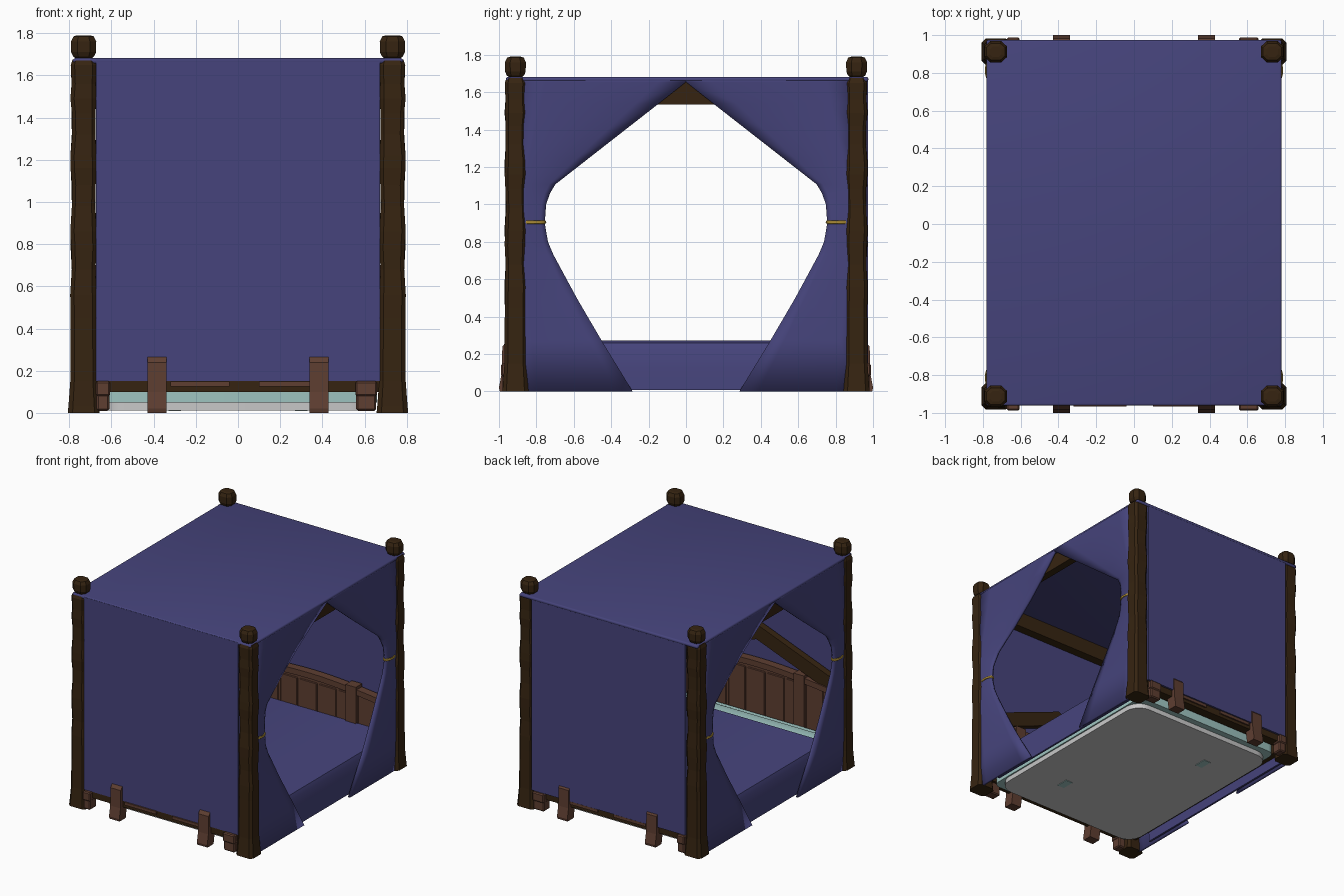
import bpy, bmesh, math

if "Cube" in bpy.data.objects:
    bpy.data.objects.remove(bpy.data.objects["Cube"])

def mat(name, r, g, b):
    m = bpy.data.materials.new(name)
    lin = lambda c: (c / 255 / 12.92) if c < 10 else ((c / 255 + 0.055) / 1.055) ** 2.4
    m.diffuse_color = (lin(r), lin(g), lin(b), 1)
    m.use_nodes = True
    m.node_tree.nodes["Principled BSDF"].inputs["Base Color"].default_value = m.diffuse_color
    return m

BLUE = mat("indigo cloth", 70, 68, 124)
DARK = mat("dark wood", 54, 36, 17)
RED = mat("red brown wood", 94, 62, 49)
TEAL = mat("pale teal sheet", 158, 196, 192)
GREY = mat("grey underside", 200, 200, 200)
GOLD = mat("gold cord", 190, 155, 60)

def finish(name, bm, m, smooth=False):
    bmesh.ops.recalc_face_normals(bm, faces=bm.faces[:])
    me = bpy.data.meshes.new(name)
    bm.to_mesh(me)
    bm.free()
    me.materials.append(m)
    o = bpy.data.objects.new(name, me)
    bpy.context.collection.objects.link(o)
    if smooth:
        bpy.context.view_layer.objects.active = o
        o.select_set(True)
        bpy.ops.object.shade_smooth_by_angle(angle=math.radians(40))
        o.select_set(False)
    return o

def box(name, x, y, z, m, bevel=0.0, seg=1):
    bm = bmesh.new()
    bmesh.ops.create_cube(bm, size=1)
    for v in bm.verts:
        v.co = [(r[0] + r[1]) / 2 + c * (r[1] - r[0]) for r, c in zip((x, y, z), v.co)]
    if bevel:
        bmesh.ops.bevel(bm, geom=bm.edges[:], offset=bevel, segments=seg,
                        affect='EDGES', profile=0.5)
    return finish(name, bm, m, seg > 1)

def prism(name, pts, axis, a, b, m, smooth=False):
    """Extrude a 2D outline along x or y or z from a to b."""
    put = {'x': lambda p, t: (t, p[0], p[1]), 'y': lambda p, t: (p[0], t, p[1]),
           'z': lambda p, t: (p[0], p[1], t)}[axis]
    bm = bmesh.new()
    f = bm.faces.new([bm.verts.new(put(p, a)) for p in pts])
    r = bmesh.ops.extrude_face_region(bm, geom=[f])
    d = put((0, 0), b - a)
    bmesh.ops.translate(bm, vec=d, verts=[v for v in r['geom'] if isinstance(v, bmesh.types.BMVert)])
    return finish(name, bm, m, smooth)

# Carved corner posts with a knob: (height, half width), chamfered square rings
RINGS = [(0, .075), (.03, .072), (.15, .063), (.45, .061), (.56, .062), (.68, .056), (.78, .060),
         (.86, .062), (.98, .055), (1.08, .056), (1.16, .062), (1.22, .061), (1.32, .055),
         (1.42, .056), (1.49, .061), (1.56, .057), (1.65, .061), (1.675, .052), (1.68, .036),
         (1.69, .05), (1.71, .059), (1.76, .06), (1.785, .048), (1.79, .03)]
for sx in (-1, 1):
    for sy in (-1, 1):
        bm = bmesh.new()
        rows = []
        for i, (z, w) in enumerate(RINGS):
            c = .7 if z < 1.68 else .5
            tw = .04 * math.sin(i * 1.9) if .5 < z < 1.6 else 0
            ring = []
            for px, py in ((1, c), (c, 1), (-c, 1), (-1, c), (-1, -c), (-c, -1), (c, -1), (1, -c)):
                x, y = px * w, py * w * .93
                ring.append(bm.verts.new((sx * (.732 + x * math.cos(tw) - y * math.sin(tw)),
                                          sy * .912 + y * math.cos(tw) + x * math.sin(tw), z)))
            rows.append(ring)
        for a, b in zip(rows, rows[1:]):
            for k in range(8):
                bm.faces.new((a[k], a[(k + 1) % 8], b[(k + 1) % 8], b[k]))
        bm.faces.new(rows[0])
        bm.faces.new(rows[-1])
        finish("corner_post", bm, DARK)

# Top frame rails and low end rails
for s in (-1, 1):
    box("top_side_rail", sorted((s * .69, s * .75)), (-.9, .9), (1.535, 1.655), DARK)
    box("top_end_rail", (-.72, .72), sorted((s * .87, s * .94)), (1.535, 1.655), DARK)
    box("low_end_rail", (-.7, .7), sorted((s * .88, s * .955)), (.1, .155), DARK)
    box("low_side_rail", sorted((s * .68, s * .73)), (-.88, .88), (.08, .18), DARK)
    for x in (-.18, .24):
        box("rail_batten", (x - .14, x + .14), sorted((s * .95, s * .966)), (.125, .148), RED)

# Canopy cloth and end curtains
box("canopy_top", (-.782, .782), (-.962, .975), (1.655, 1.682), BLUE, .012, 3)
box("front_curtain", (-.674, .674), (-.962, -.947), (.152, 1.675), BLUE)
box("back_curtain", (-.674, .674), (.957, .972), (.152, 1.675), BLUE)

# Side curtains tied back: (height, inner edge y, inward sag)
EDGE = [(0, .285, 0), (.27, .45, .0), (.5, .585, .01), (.73, .71, .02), (.8, .74, .02), (.9, .757, .015),
        (1.0, .75, .02), (1.06, .73, .03), (1.11, .70, .035), (1.25, .52, .04), (1.4, .327, .035),
        (1.54, .147, .02), (1.655, 0, 0), (1.672, 0, 0)]
N = 6
for sx in (-1, 1):
    for sy in (-1, 1):
        bm = bmesh.new()
        rows = []
        for z, yi, d in EDGE:
            rows.append([bm.verts.new((sx * (.772 - d * (k / N) ** 2), sy * (.9 + (yi - .9) * k / N), z))
                         for k in range(N + 1)])
        for a, b in zip(rows, rows[1:]):
            for k in range(N):
                bm.faces.new((a[k], a[k + 1], b[k + 1], b[k]))
        o = finish("side_curtain", bm, BLUE, True)
        md = o.modifiers.new("thickness", 'SOLIDIFY')
        md.thickness = .018
        md.offset = 0
        # Gold tie-back cord
        bpy.ops.mesh.primitive_torus_add(location=(sx * .757, sy * .812, .905), major_radius=.055,
                                         minor_radius=.01, major_segments=20, minor_segments=8)
        t = bpy.context.object
        t.name = "curtain_tie"
        t.scale = (.5, 1, 1)
        t.data.materials.append(GOLD)
        bpy.ops.object.shade_smooth()

# Headboard and footboard: arched panels, planks, cap and brackets
for s, name, top in ((-1, "headboard", .59), (1, "footboard", .50)):
    arch = [(x / 10 * .67, top + .05 * math.cos(x / 10 * math.pi / 2)) for x in range(-10, 11)]
    prism(name + "_panel", [(.67, .13)] + arch[::-1] + [(-.67, .13)], 'y', s * .925, s * .885, RED)
    prism(name + "_cap", [(x, z - .035) for x, z in arch] + [(x, z + .01) for x, z in arch[::-1]],
          'y', s * .935, s * .87, RED)
    for i in range(-3, 4):
        x = i * .17
        box(name + "_plank", (x - .075, x + .075), sorted((s * .89, s * .878)), (.16, top - .01), RED, .005)
    for x in (-.385, .385):
        prism(name + "_bracket", [(s * .86, .12), (s * .86, top + .06), (s * .94, top + .06), (s * .95, .28),
                                  (s * .982, .24), (s * .985, .1), (s * 1.0, .02), (s * .995, 0),
                                  (s * .92, 0), (s * .9, .12)],
              'x', x - .045, x + .045, RED)
    for x0, x1 in ((-.67, -.61), (.56, .655)):
        box("end_foot", (x0, x1), sorted((s * .9, s * .98)), (.01, .1), RED, .008)
        box("end_foot_collar", (x0 - .004, x1 + .004), sorted((s * .9, s * .988)), (.08, .15), RED, .008)
for s in (-1, 1):
    box("headboard_end_cap", sorted((s * .64, s * .69)), (-.94, -.87), (.55, .7), RED, .012)
    # Gable beam above the headboard
    prism("headboard_gable", [(s * .68, .56), (s * .68, .68), (0, .94), (0, .82)], 'y', -.935, -.88, DARK)

# Mattress, underside plate, sheet fold and draped blanket
def rounded(hx, hy, r):
    return [(sx * (hx - r) + r * math.cos(math.radians(a0 + a)), sy * (hy - r) + r * math.sin(math.radians(a0 + a)))
            for sx, sy, a0 in ((1, 1, 0), (-1, 1, 90), (-1, -1, 180), (1, -1, 270)) for a in range(0, 91, 15)]

prism("mattress_underside", rounded(.65, .81, .12), 'z', .012, .055, GREY, True)
prism("mattress", rounded(.66, .86, .06), 'z', .05, .245, TEAL, True)
box("sheet_fold", (-.69, .69), (-.82, -.68), (.1, .262), TEAL, .03, 3)
for x, y in ((.3, -.45), (-.3, .45)):
    box("underside_vent", (x - .03, x + .03), (y - .05, y + .05), (.008, .02), TEAL)
outer = [(.75, .008), (.745, .12), (.735, .225), (.72, .258), (.69, .272)]
inner = [(.67, .25), (.705, .235), (.72, .2), (.73, .12), (.735, .008)]
half = outer + [(-x, z) for x, z in outer[::-1]]
half += [(-x, z) for x, z in inner[::-1]] + inner
prism("blanket", half, 'y', -.70, .875, BLUE, True)
